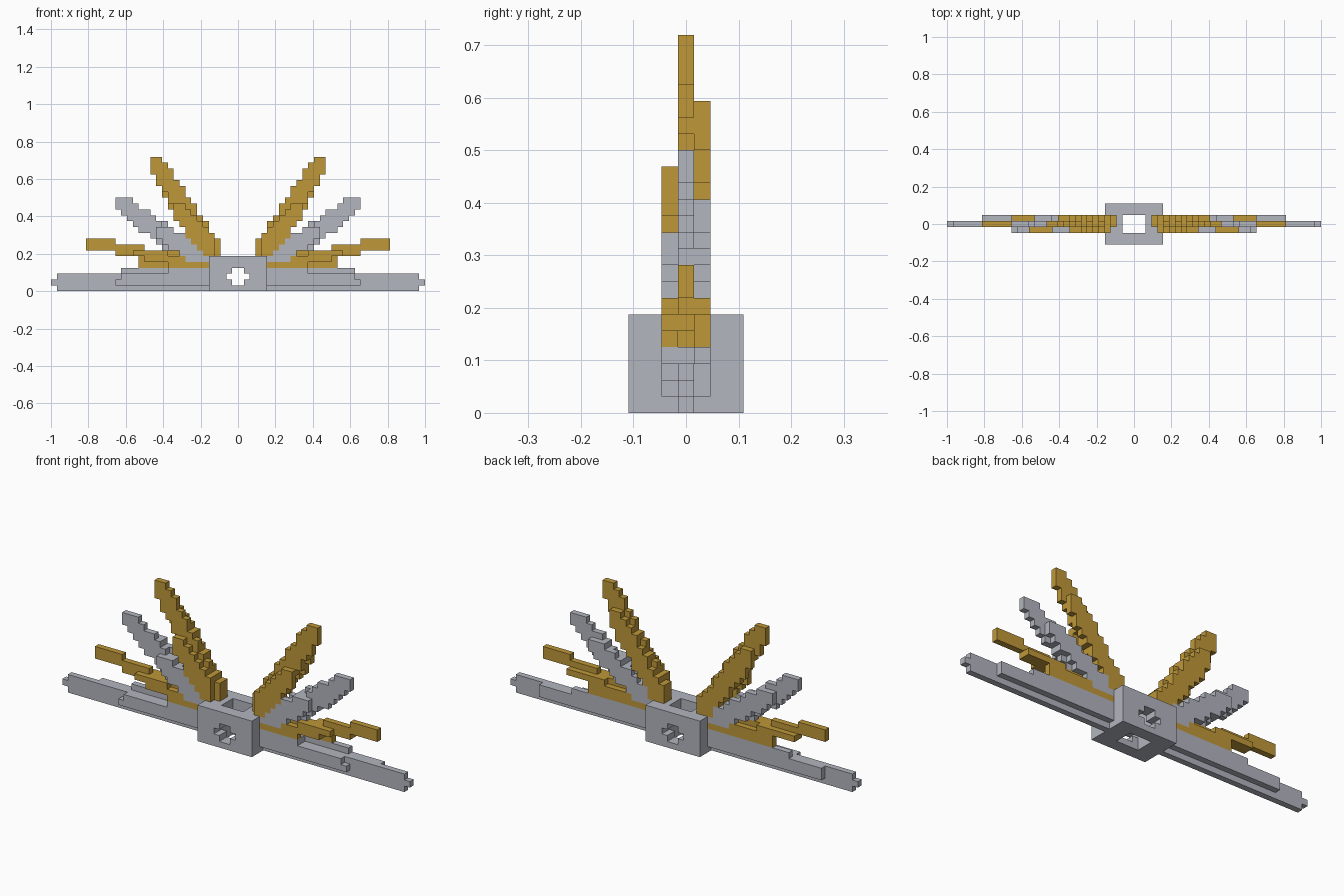
import bpy, bmesh, math
from mathutils import Vector

UNIT = 1 / 32  # edge of one block
cube = bpy.data.objects.get("Cube")
if cube:
    bpy.data.objects.remove(cube, do_unlink=True)


def material(name, color):
    mat = bpy.data.materials.new(name)
    mat.use_nodes = True
    mat.diffuse_color = color
    mat.node_tree.nodes["Principled BSDF"].inputs["Base Color"].default_value = color
    return mat


gold = material("gold", (0.52, 0.31, 0.04, 1))
silver = material("silver", (0.45, 0.465, 0.52, 1))

FRONT, MID, BACK = -1, 0, 1
cells = {}  # block position -> part name


def box(part, layer, x0, x1, z0, z1):
    """Fill a bar of blocks on both wings; earlier parts keep their blocks."""
    for x in range(x0, x1):
        for z in range(z0, z1):
            cells.setdefault((x, layer, z), "left_" + part)
            cells.setdefault((-1 - x, layer, z), "right_" + part)


def stroke(part, layer, start, end, width, height):
    """Sweep a small bar along a slanted line to make a stepped feather."""
    (xa, za), (xb, zb) = start, end
    steps = 2 * max(xb - xa, zb - za)
    for i in range(steps + 1):
        t = i / steps
        x = math.floor(xa + (xb - xa) * t + 0.5)
        z = math.floor(za + (zb - za) * t + 0.5)
        box(part, layer, x, x + width, z, z + height)


# Bottom feather: straight bars, longest in the middle layer
for layer, x0, x1, z0, z1 in (
        (MID, 5, 31, 0, 3), (MID, 31, 32, 1, 2), (MID, 5, 12, 3, 4),
        (FRONT, 5, 20, 1, 3), (FRONT, 20, 21, 1, 2), (FRONT, 5, 12, 3, 4),
        (BACK, 5, 26, 1, 3), (BACK, 5, 20, 3, 4)):
    box("bottom_feather", layer, x0, x1, z0, z1)

# Lower feather: long shallow steps
for layer, x0, x1, z0, z1 in (
        (MID, 5, 11, 4, 5), (MID, 9, 16, 5, 7), (MID, 16, 21, 6, 8), (MID, 21, 26, 7, 9),
        (FRONT, 5, 12, 4, 5), (FRONT, 9, 16, 5, 6), (FRONT, 12, 18, 6, 7),
        (BACK, 5, 17, 4, 5), (BACK, 9, 17, 5, 6), (BACK, 14, 21, 6, 7)):
    box("lower_feather", layer, x0, x1, z0, z1)

# Top feather: steep steps rising from the hub
stroke("top_feather", MID, (3, 5), (13, 20), 2, 3)
stroke("top_feather", BACK, (3, 5), (11, 16), 2, 3)
stroke("top_feather", FRONT, (4, 6), (9, 12), 2, 3)

# Upper feather: diagonal steps
stroke("upper_feather", MID, (5, 4), (17, 13), 3, 2)
box("upper_feather", MID, 18, 21, 14, 16)
stroke("upper_feather", BACK, (5, 5), (14, 11), 3, 2)
stroke("upper_feather", FRONT, (5, 5), (11, 9), 3, 2)


# Hub: block with a square shaft down and a cross-shaped hole through
def in_hole(x, y, z):
    shaft = -2 <= x < 2 and abs(y) <= 1
    cross = (-1 <= x < 1 and 1 <= z < 4) or (-2 <= x < 2 and z == 2)
    return shaft or cross


for x in range(-5, 5):
    for y in range(-3, 4):
        for z in range(6):
            if not in_hole(x, y, z):
                cells.setdefault((x, y, z), "hub")


def build(name, mat):
    """Turn the blocks of one part into a mesh of its exposed faces."""
    bm = bmesh.new()
    for cell in [c for c, part in cells.items() if part == name]:
        centre = Vector((cell[0] + 0.5, cell[1], cell[2] + 0.5))
        for axis in range(3):
            for sign in (-1, 1):
                near = list(cell)
                near[axis] += sign
                if tuple(near) in cells:
                    continue
                n, u, v = Vector(), Vector(), Vector()
                n[axis] = sign / 2
                u[(axis + 1) % 3] = 0.5
                v[(axis + 2) % 3] = sign / 2
                corners = (-u - v, u - v, u + v, v - u)
                bm.faces.new([bm.verts.new((centre + n + c) * UNIT) for c in corners])
    bmesh.ops.remove_doubles(bm, verts=bm.verts, dist=UNIT / 100)
    mesh = bpy.data.meshes.new(name)
    bm.to_mesh(mesh)
    bm.free()
    mesh.materials.append(mat)
    obj = bpy.data.objects.new(name, mesh)
    bpy.context.collection.objects.link(obj)


for part in sorted(set(cells.values())):
    is_gold = part.endswith(("lower_feather", "top_feather"))
    build(part, gold if is_gold else silver)
